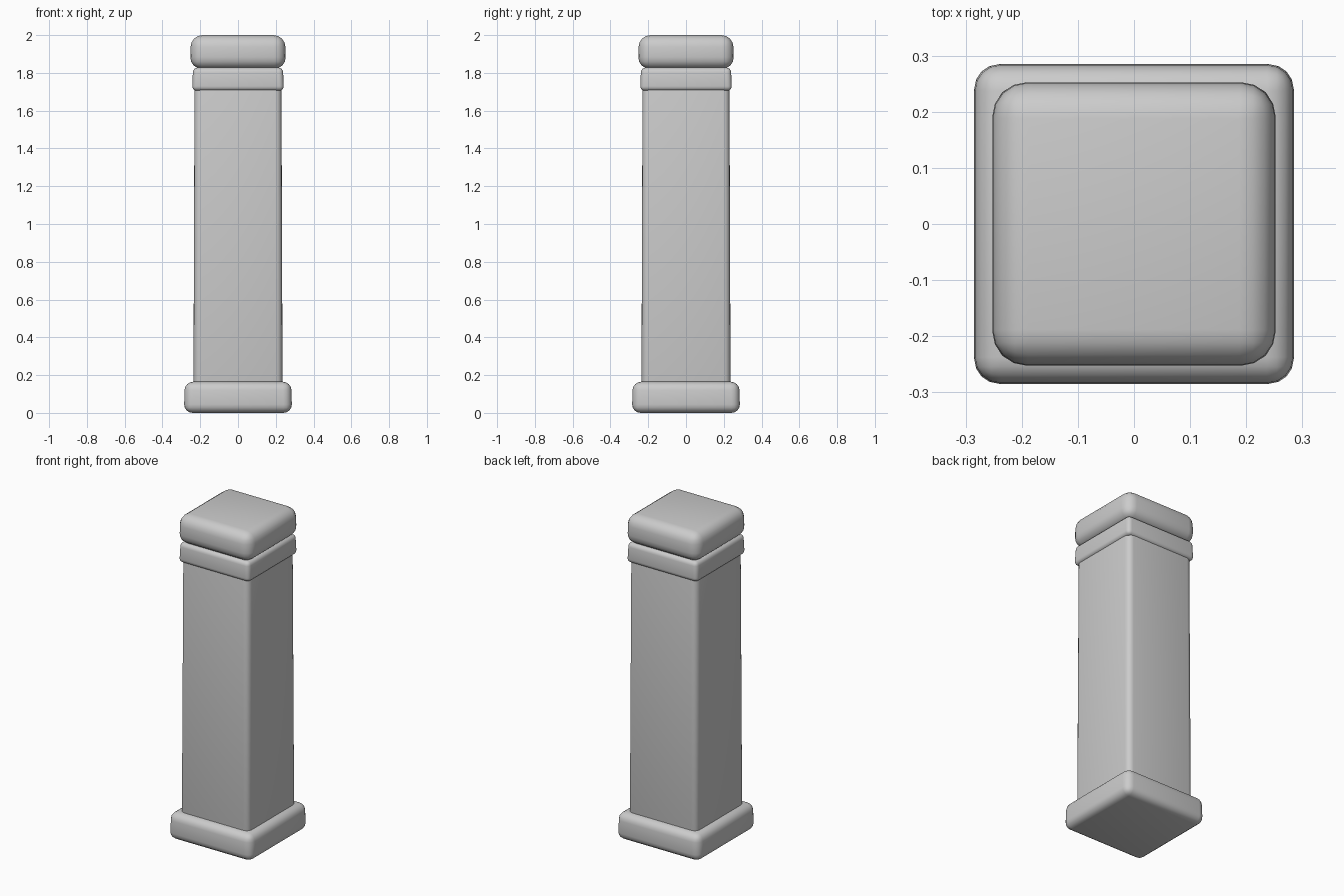
import bpy
import bmesh
import math

cube = bpy.data.objects.get("Cube")
if cube:
    bpy.data.objects.remove(cube, do_unlink=True)

stone = bpy.data.materials.new("grey_stone")
stone.use_nodes = True
COLOUR = (0.6, 0.6, 0.6, 1)
stone.diffuse_color = COLOUR
stone.node_tree.nodes["Principled BSDF"].inputs["Base Color"].default_value = COLOUR


def block(name, half_bottom, half_top, z0, z1, bevel, segments=4):
    """Square block, slightly tapered, with rounded edges."""
    bm = bmesh.new()
    bmesh.ops.create_cube(bm, size=2)
    for v in bm.verts:
        half = half_top if v.co.z > 0 else half_bottom
        v.co = (v.co.x * half, v.co.y * half, z1 if v.co.z > 0 else z0)
    mesh = bpy.data.meshes.new(name)
    bm.to_mesh(mesh)
    bm.free()
    mesh.materials.append(stone)
    obj = bpy.data.objects.new(name, mesh)
    bpy.context.collection.objects.link(obj)
    mod = obj.modifiers.new("rounded_edges", "BEVEL")
    mod.width = bevel
    mod.segments = segments
    mod.limit_method = "NONE"
    bpy.ops.object.select_all(action="DESELECT")
    obj.select_set(True)
    bpy.context.view_layer.objects.active = obj
    bpy.ops.object.modifier_apply(modifier=mod.name)
    bpy.ops.object.shade_smooth_by_angle(angle=math.radians(40))
    return obj


# Plinth, shaft, neck band and rounded cap, from the ground up
block("base", 0.286, 0.282, 0, 0.165, 0.045)
block("shaft", 0.236, 0.23, 0.1, 1.76, 0.035)
block("collar", 0.243, 0.238, 1.705, 1.828, 0.025)
block("cap", 0.254, 0.25, 1.822, 2, 0.062)
